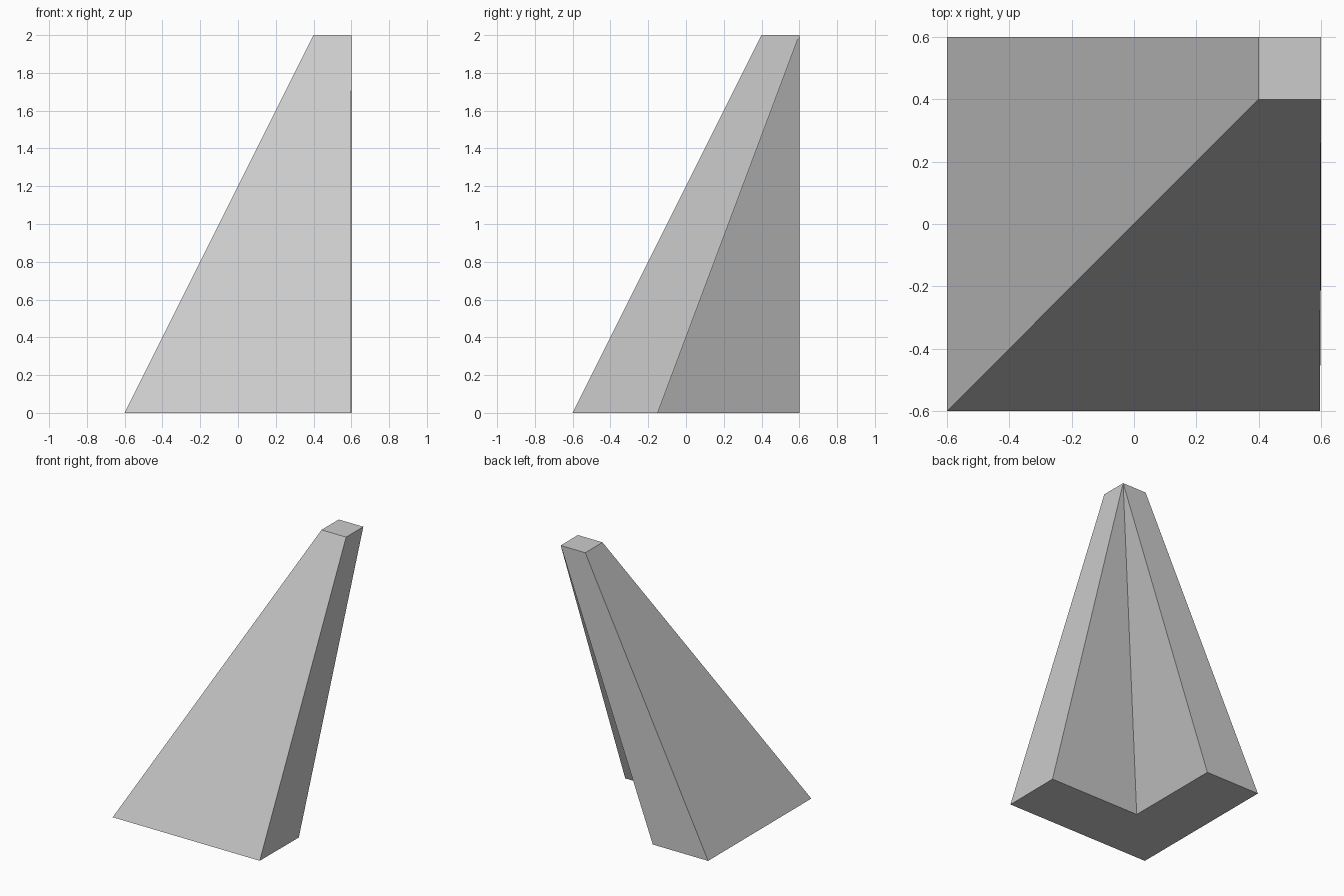
import bpy, bmesh

if "Cube" in bpy.data.objects:
    bpy.data.objects.remove(bpy.data.objects["Cube"])

H, R = 2.0, 0.6          # height, half width
ARM, CAP = -0.15, 0.4    # inner edge of the L foot, inner edge of the cap

bm = bmesh.new()

# L-shaped foot: outer corner, right arm, inner corner, back arm
foot = [bm.verts.new((x, y, 0)) for x, y in
        [(-R, -R), (R - 0.003, -R), (R, ARM), (ARM, ARM), (ARM, R), (-R, R)]]
# small square cap leaning over the back right corner
cap = [bm.verts.new((x, y, H)) for x, y in
       [(CAP, CAP), (R, CAP), (R, R), (CAP, R)]]

bm.faces.new(foot)
bm.faces.new(cap)

# sides: each foot edge rises to its cap edge, the inner edges meet at one point
top = [cap[0], cap[1], cap[2], cap[2], cap[2], cap[3]]
for i in range(6):
    j = (i + 1) % 6
    ring = [foot[i], foot[j], top[j], top[i]]
    bm.faces.new(list(dict.fromkeys(ring)))

bmesh.ops.recalc_face_normals(bm, faces=bm.faces)
mesh = bpy.data.meshes.new("corner_buttress")
bm.to_mesh(mesh)
bm.free()
bpy.context.collection.objects.link(bpy.data.objects.new("corner_buttress", mesh))
